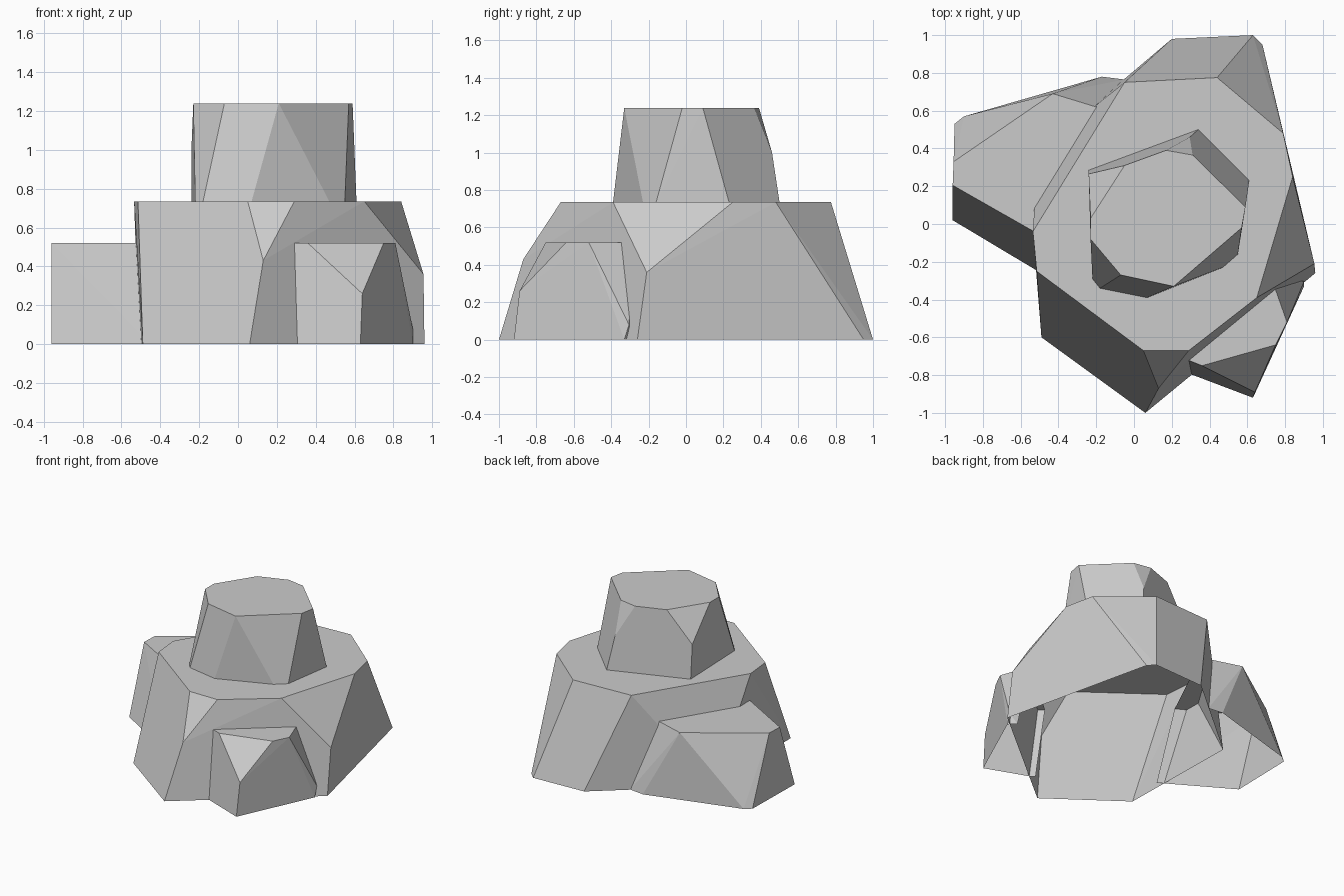
import bpy, bmesh

T, S, U = 0.735, 0.52, 1.24  # heights of the main, side and upper rock tops


def rock(name, levels, buried=(), floor=0.0):
    """Faceted convex rock, open underneath and on its buried side."""
    bm = bmesh.new()
    for z, pts in levels:
        for x, y in pts:
            bm.verts.new((x, y, z))
    inner = {bm.verts.new(p) for p in buried}
    bmesh.ops.convex_hull(bm, input=bm.verts[:])
    bm.normal_update()
    gone = [f for f in bm.faces
            if all(v.co.z < floor + 0.001 for v in f.verts)
            or all(v in inner for v in f.verts)]
    bmesh.ops.delete(bm, geom=gone, context='FACES')
    bmesh.ops.delete(bm, geom=[v for v in bm.verts if not v.link_faces], context='VERTS')
    bmesh.ops.dissolve_limit(bm, angle_limit=0.03, verts=bm.verts[:], edges=bm.edges[:])
    me = bpy.data.meshes.new(name)
    bm.to_mesh(me)
    bm.free()
    bpy.context.collection.objects.link(bpy.data.objects.new(name, me))


# Large central rock
rock("main_rock", [
    (0, [(0.06, -1), (-0.49, -0.6), (-0.51, 0.38), (0.2, 0.98), (0.63, 1), (0.68, 0.95), (0.96, -0.26)]),
    (0.36, [(0.955, -0.21)]),
    (0.43, [(0.13, -0.87)]),
    (T, [(0.05, -0.67), (0.29, -0.67), (0.65, -0.39), (0.84, 0.25), (0.79, 0.48),
         (0.44, 0.775), (-0.05, 0.75), (-0.535, -0.04), (-0.515, -0.25)]),
])

# Rock stacked on top
rock("upper_rock", [
    (T, [(-0.22, -0.29), (-0.18, -0.34), (0.07, -0.39), (0.47, -0.23), (0.55, -0.16),
         (0.61, 0.23), (0.34, 0.5), (-0.24, 0.285)]),
    (1.0, [(0.295, 0.46), (-0.24, 0.265)]),
    (U, [(-0.23, -0.08), (-0.07, -0.27), (0.21, -0.33), (0.57, -0.02), (0.59, 0.09),
         (0.31, 0.365), (0.17, 0.39), (-0.05, 0.31), (-0.23, 0.03)]),
], floor=T)

# Low rock on the left
rock("left_rock", [
    (0, [(-0.96, 0.02), (-0.95, 0.53), (-0.9, 0.57), (-0.17, 0.78)]),
    (S, [(-0.96, 0.205), (-0.955, 0.33), (-0.43, 0.69)]),
], buried=[(-0.45, -0.085, S), (-0.45, -0.285, 0), (-0.12, 0.595, S), (-0.05, 0.765, 0)])

# Low rock at the front right
rock("front_rock", [
    (0, [(0.63, -0.92), (0.9, -0.33), (0.3, -0.795)]),
    (0.08, [(0.9, -0.305)]),
    (0.26, [(0.64, -0.89)]),
    (S, [(0.285, -0.72), (0.36, -0.75), (0.75, -0.64), (0.81, -0.52), (0.75, -0.35)]),
], buried=[(0.25, -0.69, S), (0.72, -0.28, S), (0.27, -0.77, 0), (0.85, -0.28, 0)])
